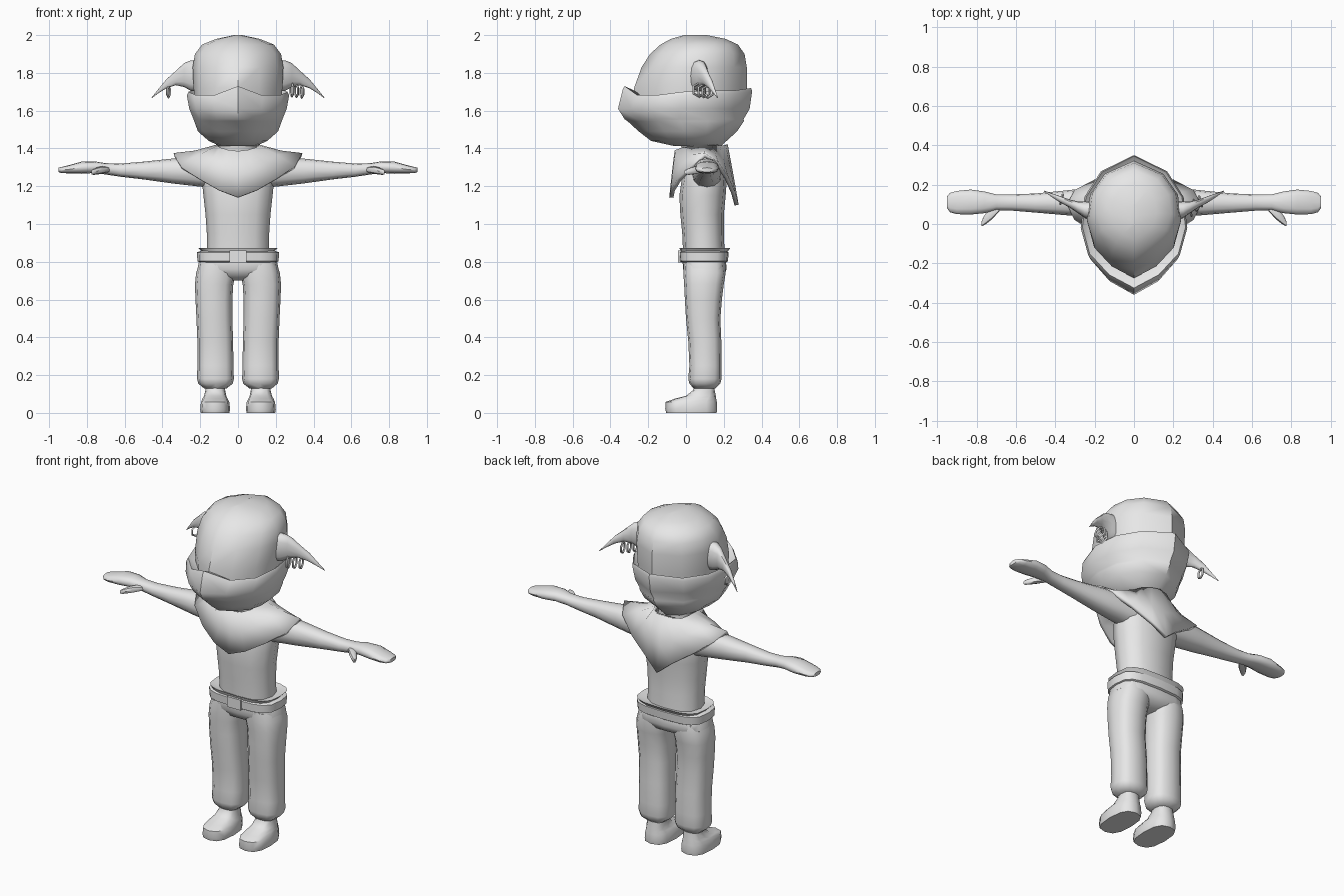
import bpy, bmesh, math
from mathutils import Vector

clay = bpy.data.materials.new("light_grey")
clay.diffuse_color = (0.8, 0.8, 0.8, 1)


def rounded(n, p):
    """Unit cross-section; p = 1 is a circle, smaller is boxier."""
    pts = []
    for i in range(n):
        a = 2 * math.pi * i / n
        s, c = math.sin(a), -math.cos(a)
        pts.append((math.copysign(abs(s) ** p, s), math.copysign(abs(c) ** p, c)))
    return pts


def both_sides(half):
    """Close a half outline that runs from centre front to centre back."""
    return half + [(-q[0], *q[1:]) for q in half[-2:0:-1]]


ROUND = rounded(12, 0.85)
BOXY = rounded(16, 0.6)
POINTED = both_sides([(0, -1), (.48, -.8), (.86, -.48), (1, -.08),
                      (.93, .38), (.62, .76), (0, 1)])


def ring(axis, pos, u0, u1, v0, v1, plan=ROUND):
    """Section across z spans x and y; section across x spans y and z."""
    out = []
    for u, v in plan:
        a = (u0 + u1) / 2 + u * (u1 - u0) / 2
        b = (v0 + v1) / 2 + v * (v1 - v0) / 2
        out.append(Vector((a, b, pos)) if axis == 'z' else Vector((pos, a, b)))
    return out


def finish(obj, mirror=False, angle=45):
    obj.data.materials.append(clay)
    bpy.ops.object.select_all(action='DESELECT')
    obj.select_set(True)
    bpy.context.view_layer.objects.active = obj
    bpy.ops.object.shade_smooth_by_angle(angle=math.radians(angle))
    if mirror:
        obj.modifiers.new("mirror", 'MIRROR')
    return obj


def loft(name, rings, caps=True, mirror=False, angle=45):
    bm = bmesh.new()
    loops = [[bm.verts.new(p) for p in r] for r in rings]
    n = len(loops[0])
    for a, b in zip(loops, loops[1:]):
        for i in range(n):
            j = (i + 1) % n
            bm.faces.new((a[i], a[j], b[j], b[i]))
    if caps:
        bm.faces.new(loops[0])
        bm.faces.new(loops[-1])
    bmesh.ops.recalc_face_normals(bm, faces=bm.faces)
    me = bpy.data.meshes.new(name)
    bm.to_mesh(me)
    bm.free()
    obj = bpy.data.objects.new(name, me)
    bpy.context.collection.objects.link(obj)
    return finish(obj, mirror, angle)


def upright(name, rows, plan=ROUND, **kw):
    """Rows: z, x0, x1, y0, y1."""
    return loft(name, [ring('z', *r, plan) for r in rows], **kw)


def sideways(name, rows, plan=ROUND, **kw):
    """Rows: x, y0, y1, z0, z1."""
    return loft(name, [ring('x', *r, plan) for r in rows], mirror=True, **kw)


def centred(rows):
    return [(z, -w, w, y0, y1) for z, w, y0, y1 in rows]


# Head
upright("head", centred([
    (1.60, .225, -.27, .31), (1.72, .235, -.275, .322), (1.83, .240, -.235, .322),
    (1.90, .228, -.19, .31), (1.95, .190, -.135, .275), (1.98, .115, -.08, .21),
    (2.00, .02, -.01, .11)]), POINTED)

# Face wrap with a wavy upper rim
rim_half = [1.73, 1.682, 1.683, 1.70, 1.705, 1.708, 1.72]
rim_z = rim_half + rim_half[-2:0:-1]


def rim(w, y0, y1, drop):
    pts = ring('z', 0, -w, w, y0, y1, POINTED)
    for p, z in zip(pts, rim_z):
        p.z = z - drop
    return pts


wrap = [rim(.228, -.26, .31, .03), rim(.262, -.325, .345, 0), rim(.271, -.335, .35, .018)]
wrap += [ring('z', z, -w, w, y0, y1, POINTED) for z, w, y0, y1 in [
    (1.61, .258, -.36, .337), (1.555, .236, -.325, .305), (1.545, .232, -.31, .307),
    (1.49, .212, -.25, .27), (1.44, .155, -.185, .215), (1.412, .095, -.06, .185)]]
loft("face_wrap", wrap)

# Neck
upright("neck", centred([(1.28, .12, -.01, .18), (1.36, .10, -.01, .18),
                         (1.46, .10, -.04, .18)]))

# Pointed ears
sideways("ear", [(.20, .01, .12, 1.70, 1.87), (.25, .03, .115, 1.705, 1.866),
                 (.285, .055, .115, 1.725, 1.852), (.33, .085, .125, 1.735, 1.81),
                 (.38, .112, .143, 1.718, 1.765), (.425, .142, .158, 1.69, 1.71),
                 (.457, .166, .170, 1.666, 1.67)])

# Earrings: three on one ear, one on the other
for k, (x, y, z, r) in enumerate([(.285, .07, 1.71, .036), (.31, .095, 1.705, .034),
                                  (.338, .115, 1.70, .032), (-.368, .125, 1.70, .03)]):
    bpy.ops.mesh.primitive_torus_add(
        major_segments=6, minor_segments=4, major_radius=r, minor_radius=.006,
        location=(x, y, z), rotation=(0, math.radians(90), math.radians(15 if x > 0 else -15)))
    bpy.context.object.name = f"earring_{k + 1}"
    finish(bpy.context.object)

# Shoulder scarf, pointed at front and back
collar = both_sides([(0, -.05, 1.385), (.05, -.045, 1.39), (.09, -.01, 1.40), (.105, .04, 1.405),
                     (.11, .09, 1.41), (.105, .13, 1.41), (.09, .17, 1.41), (.05, .20, 1.415),
                     (0, .21, 1.42)])
drape = both_sides([(0, -.065, 1.26), (.07, -.06, 1.28), (.14, -.025, 1.32), (.20, .03, 1.36),
                    (.225, .10, 1.378), (.20, .15, 1.36), (.14, .19, 1.33), (.07, .225, 1.29),
                    (0, .24, 1.26)])
edge = both_sides([(0, -.078, 1.14), (.10, -.07, 1.178), (.20, -.035, 1.235), (.30, .03, 1.30),
                   (.338, .10, 1.365), (.30, .165, 1.32), (.20, .215, 1.245), (.08, .25, 1.165),
                   (0, .268, 1.10)])
scarf = loft("scarf", [[Vector(p) for p in c] for c in (collar, drape, edge)],
             caps=False, angle=60)
solid = scarf.modifiers.new("thickness", 'SOLIDIFY')
solid.thickness = .022
solid.offset = 0

# Torso
upright("torso", centred([
    (.84, .165, -.015, .205), (.95, .165, -.02, .20), (1.05, .172, -.03, .20),
    (1.15, .183, -.035, .21), (1.22, .190, -.025, .215), (1.30, .185, -.01, .205),
    (1.37, .12, .02, .18)]))

# Arms and flat hands
sideways("arm", [
    (.12, .03, .19, 1.19, 1.355), (.22, .035, .185, 1.20, 1.352), (.35, .045, .17, 1.215, 1.346),
    (.50, .058, .155, 1.236, 1.33), (.62, .068, .15, 1.25, 1.32), (.70, .07, .15, 1.262, 1.322),
    (.76, .055, .165, 1.27, 1.332), (.83, .048, .175, 1.266, 1.33), (.90, .05, .168, 1.268, 1.31),
    (.935, .06, .158, 1.27, 1.302), (.95, .08, .14, 1.275, 1.298)])
sideways("thumb", [(.68, .07, .10, 1.275, 1.30), (.72, .025, .085, 1.266, 1.306),
                   (.745, .005, .065, 1.262, 1.30), (.765, -.008, .035, 1.26, 1.292),
                   (.776, -.01, .01, 1.264, 1.286)], rounded(8, .85))

# Shirt hem flaring over the belt
upright("shirt_hem", centred([(.835, .18, -.02, .21), (.86, .198, -.03, .225),
                              (.874, .212, -.035, .236), (.862, .16, -.01, .20)]), BOXY)

# Belt and buckle
upright("belt", centred([(.795, .195, -.02, .21), (.803, .215, -.033, .222),
                         (.85, .217, -.035, .226), (.858, .195, -.02, .21)]), BOXY)
bpy.ops.mesh.primitive_cube_add(size=1, location=(0, -.033, .828))
bpy.context.object.name = "buckle"
bpy.context.object.scale = (.09, .018, .062)
finish(bpy.context.object)

# Trousers
upright("hips", centred([(.70, .06, .05, .15), (.725, .17, .0, .20), (.76, .215, -.015, .215),
                         (.80, .207, -.018, .212), (.83, .195, -.015, .205)]), BOXY)
upright("trouser_leg", [
    (.79, .015, .205, -.012, .205), (.74, .012, .222, -.014, .21), (.68, .025, .228, -.01, .20),
    (.60, .03, .225, -.006, .19), (.50, .03, .22, .0, .182), (.38, .026, .215, .012, .187),
    (.25, .024, .215, .018, .188), (.18, .022, .217, .012, .188), (.155, .028, .21, .018, .182),
    (.13, .06, .18, .04, .155)], rounded(12, .75), mirror=True)

# Boots
upright("boot", [
    (0, .045, .197, -.105, .162), (.02, .042, .20, -.11, .165), (.058, .046, .196, -.108, .163),
    (.075, .055, .188, -.06, .16), (.09, .062, .18, .0, .158), (.12, .068, .172, .038, .152),
    (.17, .068, .172, .045, .15)], rounded(12, .75), mirror=True)
